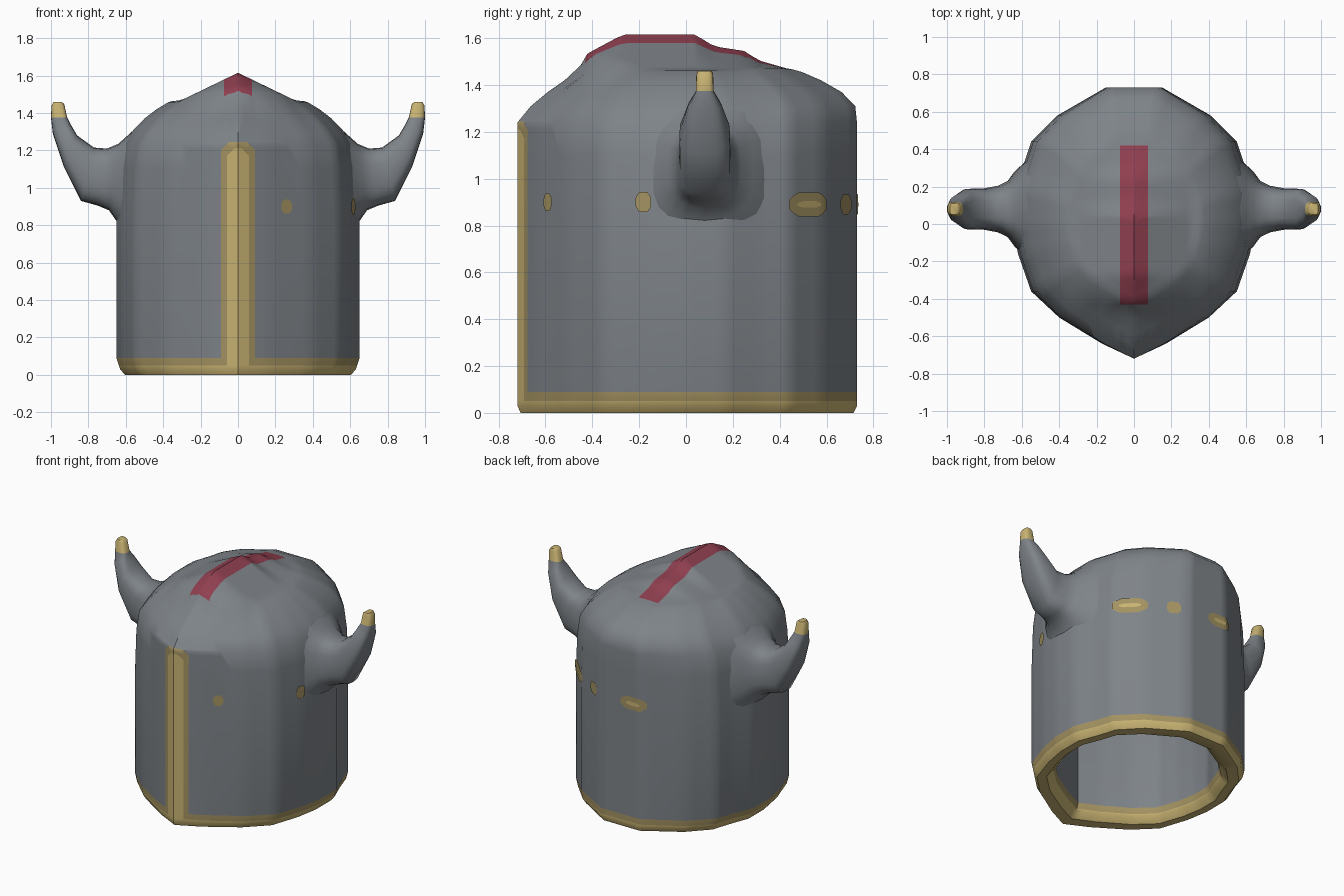
import bpy, bmesh, math
from mathutils import Vector

cube = bpy.data.objects.get("Cube")
if cube:
    bpy.data.objects.remove(cube, do_unlink=True)


def material(name, rgb):
    m = bpy.data.materials.new(name)
    m.use_nodes = True
    m.diffuse_color = (*rgb, 1)
    m.node_tree.nodes["Principled BSDF"].inputs["Base Color"].default_value = (*rgb, 1)
    return m


MATS = [material("steel grey", (0.21, 0.23, 0.25)),
        material("light gold", (0.58, 0.45, 0.17)),
        material("dull gold", (0.37, 0.29, 0.12)),
        material("crest red", (0.28, 0.05, 0.08))]
GREY, GOLD, DULL, RED = range(4)


def finish(bm, name, angle=40):
    bmesh.ops.recalc_face_normals(bm, faces=bm.faces)
    me = bpy.data.meshes.new(name)
    bm.to_mesh(me)
    bm.free()
    ob = bpy.data.objects.new(name, me)
    bpy.context.collection.objects.link(ob)
    for m in MATS:
        me.materials.append(m)
    bpy.ops.object.select_all(action="DESELECT")
    ob.select_set(True)
    bpy.context.view_layer.objects.active = ob
    bpy.ops.object.shade_smooth_by_angle(angle=math.radians(angle))
    return ob


def lerp_table(table, t):
    if t <= table[0][0]:
        return table[0][1]
    for (a, va), (b, vb) in zip(table, table[1:]):
        if t <= b:
            return va + (vb - va) * (t - a) / (b - a)
    return table[-1][1]


def loft(bm, rings):
    for a, b in zip(rings, rings[1:]):
        n = max(len(a), len(b))
        for i in range(n):
            j = (i + 1) % n
            if len(a) == 1:
                bm.faces.new((a[0], b[j], b[i]))
            elif len(b) == 1:
                bm.faces.new((a[i], a[j], b[0]))
            else:
                bm.faces.new((a[i], a[j], b[j], b[i]))


# Plan outline: half polygon, mirrored and subdivided
HALF = [(0, -.72), (.17, -.64), (.40, -.50), (.55, -.36), (.62, -.16), (.65, 0),
        (.65, .17), (.59, .32), (.55, .44), (.41, .58), (.15, .73), (0, .73)]
CORNERS = HALF + [(-x, y) for x, y in HALF[-2:0:-1]]
PLAN = []
for i, p in enumerate(CORNERS):
    a, b = Vector(p), Vector(CORNERS[(i + 1) % len(CORNERS)])
    PLAN += [a.lerp(b, k / 4) for k in range(4)]

# Ridge height along the top, fading to the sides
RIDGE = [(-.47, 0), (-.42, .07), (-.27, .15), (.04, .15), (.12, .10),
         (.25, .08), (.31, .04), (.45, 0)]


def ridge(x, y):
    return lerp_table(RIDGE, y) * max(0, 1 - abs(x) / .31)


# Shell: inner wall, rim and outer wall in one loft (z, side, front, back scale)
PROFILE = [(1.25, .6, .6, .6), (1.1, .77, .77, .77), (.09, .77, .77, .77), (.04, .79, .79, .79),
           (0, .85, .86, .86), (0, .93, .98, .98), (.03, .97, 1, 1), (.09, 1, 1, 1),
           (.8, 1, 1, 1), (1.1, .98, 1, 1), (1.24, .94, 1, 1), (1.31, .86, .92, .99),
           (1.37, .77, .82, .91), (1.42, .67, .72, .79), (1.455, .58, .63, .68)]
PROFILE += [(1.465, .58 * k / 14, .63 * k / 14, .68 * k / 14) for k in range(13, 0, -1)]
bm = bmesh.new()
rings = [[bm.verts.new((0, 0, 1.3))]]
for i, (z, sx, sf, sb) in enumerate(PROFILE):
    ring = []
    for p in PLAN:
        x, y = p.x * sx, p.y * (sf if p.y < 0 else sb)
        lift = ridge(x, y) if z > 1.4 else 0
        ring.append(bm.verts.new((x, y, z + lift)))
    rings.append(ring)
rings.append([bm.verts.new((0, 0, 1.465 + ridge(0, 0)))])
loft(bm, rings)


def cut(co, no, keep):
    faces = [f for f in bm.faces if keep(f.calc_center_median())]
    geom = set(faces)
    for f in faces:
        geom.update(f.verts)
        geom.update(f.edges)
    bmesh.ops.bisect_plane(bm, geom=list(geom), plane_co=co, plane_no=no, dist=1e-5)


def on_front(c):
    return c.y < -.58 and abs(c.x) < .3


def on_top(c):
    return c.z > 1.4


# Clean edges for the trim, the nose stripe and the crest
cut((0, 0, .05), (0, 0, 1), lambda c: c.z < .5)
for s in (1, -1):
    for w, top in ((.06, 1.21), (.09, 1.245)):
        cut((s * w, 0, 0), (1, 0, 0), on_front)
        cut((0, 0, top), (0, 0, 1), on_front)
        cut((s * w, 0, top - .04), (s, 0, 1), on_front)
    cut((s * .075, 0, 0), (1, 0, 0), on_top)
for y in (-.43, .42):
    cut((0, y, 0), (0, 1, 0), on_top)


def stripe(c, w, top):
    return on_front(c) and abs(c.x) < w and c.z < top and abs(c.x) + c.z < w + top - .04


for f in bm.faces:
    c = f.calc_center_median()
    if c.z < .05 or stripe(c, .06, 1.21):
        f.material_index = GOLD
    elif c.z < .09 or stripe(c, .09, 1.245):
        f.material_index = DULL
    elif on_top(c) and abs(c.x) < .075 and -.43 < c.y < .42:
        f.material_index = RED
finish(bm, "helmet_shell")


# Painted spots: thin plates that follow the wall
def wall(angle, lift):
    d = Vector((math.cos(angle), math.sin(angle)))
    for a, b in zip(PLAN, PLAN[1:] + PLAN[:1]):
        e = b - a
        den = d.cross(e)
        if abs(den) > 1e-6:
            t, u = a.cross(e) / den, a.cross(d) / den
            if t > 0 and -1e-4 <= u <= 1.0001:
                return d * (t + lift)
    return d


def spot(name, x, y, z, w, h, mat, lift=.005):
    bm = bmesh.new()
    mid, half = math.atan2(y, x), w / math.hypot(x, y)

    def vert(u, v):
        p = wall(mid + u * half, lift)
        return bm.verts.new((p.x, p.y, z + v * h))
    n = 8
    us = [-1 + 2 * i / n for i in range(n + 1)]
    low = [vert(u, -min(1, .4 + 1.5 * (1 - abs(u)))) for u in us]
    high = [vert(u, min(1, .4 + 1.5 * (1 - abs(u)))) for u in us]
    for i in range(n):
        bm.faces.new((low[i], low[i + 1], high[i + 1], high[i])).material_index = mat
    bm.normal_update()
    f = bm.faces[:][0]
    out = f.normal.dot(Vector((x, y, 0))) > 0
    ob = finish(bm, name)
    if not out:
        ob.data.flip_normals()


spot("front_spot", .26, -.59, .90, .032, .037, DULL)
spot("side_spot", .61, -.18, .90, .034, .043, DULL)
spot("rear_corner_spot", .475, .525, .89, .115, .052, DULL)
spot("rear_corner_spot_core", .475, .525, .89, .07, .014, GOLD, .008)
spot("rear_small_spot", .24, .68, .89, .045, .042, DULL)
spot("rear_spot", -.10, .73, .89, .095, .045, DULL)
spot("rear_spot_core", -.10, .73, .89, .05, .014, GOLD, .008)

# Horns: lower x, z, upper x, z, half depth of each section
HORN = [(.56, .70, .49, 1.37, .30), (.655, .83, .59, 1.28, .21), (.69, .88, .64, 1.235, .155),
        (.75, .905, .70, 1.21, .125), (.84, .93, .77, 1.215, .11), (.93, 1.11, .86, 1.28, .108),
        (.99, 1.29, .895, 1.34, .07), (1.0, 1.375, .913, 1.375, .038),
        (.997, 1.44, .93, 1.45, .036), (.985, 1.46, .945, 1.46, .03)]
for side, name in ((1, "left_horn"), (-1, "right_horn")):
    bm = bmesh.new()
    rings = []
    for x0, z0, x1, z1, hy in HORN:
        ring = []
        for k in range(20):
            a = math.tau * k / 20
            c, s = (math.copysign(abs(f(a)) ** .7, f(a)) for f in (math.cos, math.sin))
            x, z = (x0 + x1) / 2 + c * (x1 - x0) / 2, (z0 + z1) / 2 + c * (z1 - z0) / 2
            ring.append(bm.verts.new((side * x, .08 + s * hy, z)))
        rings.append(ring)
    loft(bm, rings)
    bm.faces.new(rings[-1])
    for f in bm.faces:
        c = f.calc_center_median()
        if c.z > 1.375 and abs(c.x) > .9:
            f.material_index = DULL if c.z < 1.4 else GOLD
    finish(bm, name, 50)
